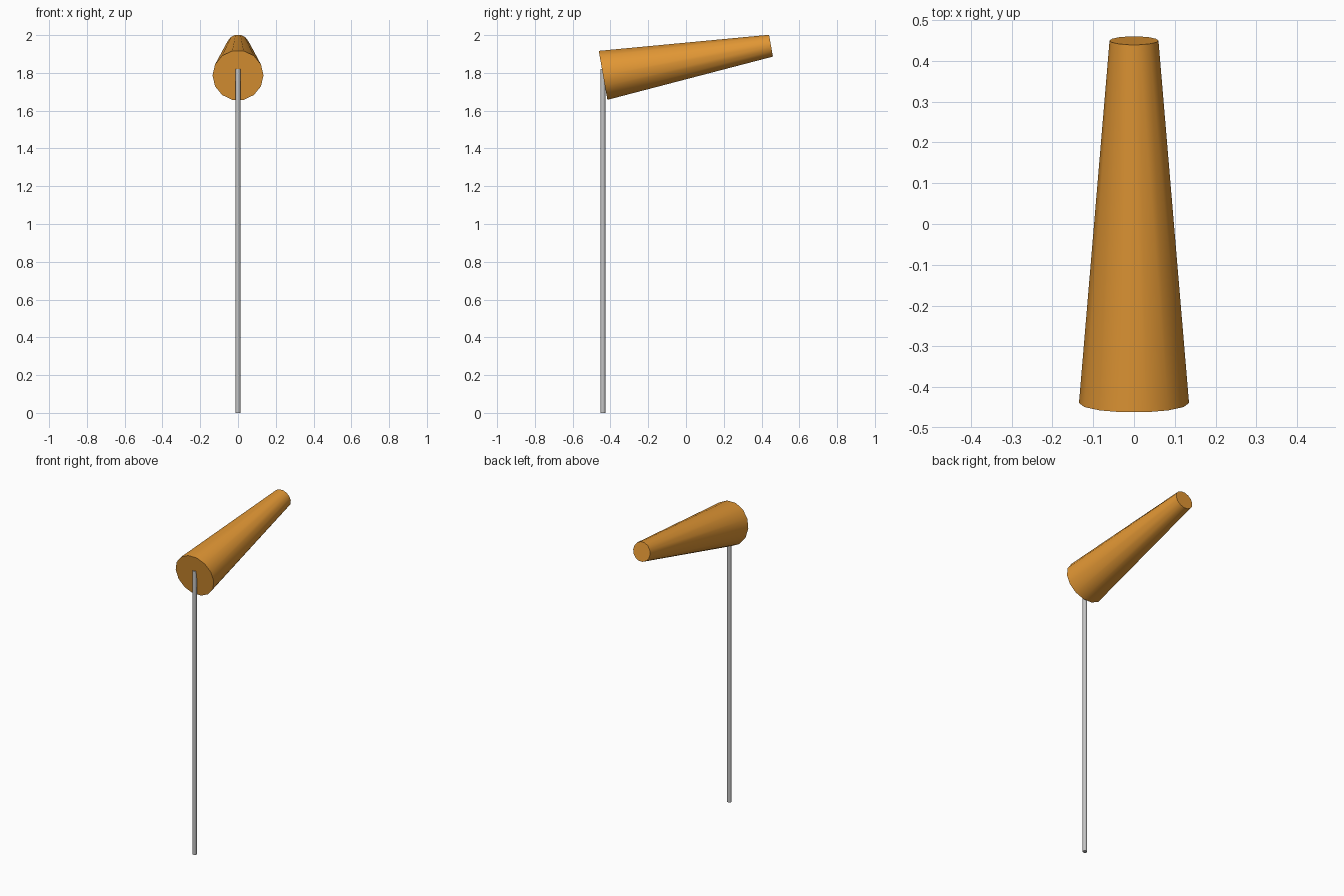
import bpy
import math
from mathutils import Vector

cube = bpy.data.objects.get("Cube")
if cube:
    bpy.data.objects.remove(cube, do_unlink=True)


def flat_colour(name, rgb):
    mat = bpy.data.materials.new(name)
    mat.use_nodes = True
    mat.diffuse_color = (*rgb, 1)
    mat.node_tree.nodes["Principled BSDF"].inputs["Base Color"].default_value = (*rgb, 1)
    return mat


def tapered_tube(name, start, end, r_start, r_end, sides, mat, spin=0.0):
    """Capped frustum running from start to end."""
    start, end = Vector(start), Vector(end)
    axis = end - start
    bpy.ops.mesh.primitive_cone_add(vertices=sides, radius1=r_start, radius2=r_end,
                                    depth=axis.length)
    obj = bpy.context.object
    obj.name = name
    # Turn the cross-section, then tilt it in the YZ plane onto the axis
    obj.rotation_euler = (math.atan2(-axis.y, axis.z), 0, 0)
    obj.location = (start + end) / 2
    for v in obj.data.vertices:
        x, y = v.co.x, v.co.y
        v.co.x = x * math.cos(spin) - y * math.sin(spin)
        v.co.y = x * math.sin(spin) + y * math.cos(spin)
    obj.data.materials.append(mat)
    bpy.ops.object.shade_smooth_by_angle(angle=math.radians(40))
    return obj


orange = flat_colour("windsock_orange", (0.76, 0.31, 0.035))
grey = flat_colour("pole_grey", (0.55, 0.55, 0.55))

# Upright pole
tapered_tube("pole", (0, -0.44, 0), (0, -0.44, 1.82), 0.0135, 0.0135, 10, grey)

# Tapered fabric sock, wide mouth at the pole, rising slightly to the back
sides = 14
tapered_tube("windsock", (0, -0.439, 1.787), (0, 0.45, 1.944), 0.135, 0.06,
             sides, orange, spin=math.pi / sides)
